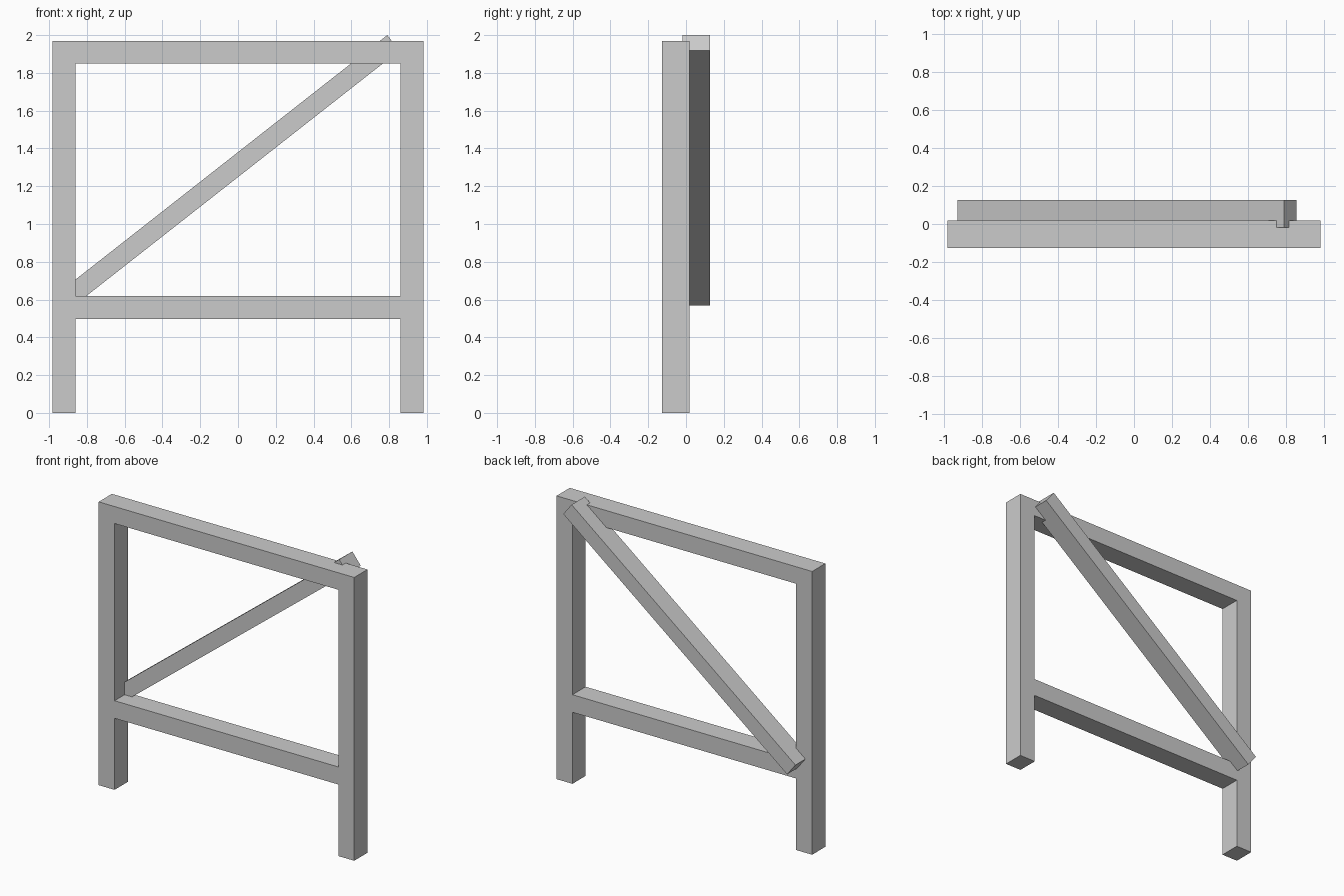
import bpy
from math import radians

if "Cube" in bpy.data.objects:
    bpy.data.objects.remove(bpy.data.objects["Cube"])

Y0, Y1 = -0.127, 0.018       # front and back of the frame timbers
DEPTH = Y1 - Y0
OUTER, INNER, TOP = 0.982, 0.86, 1.968


def beam(name, center, size, tilt=0.0):
    """Rectangular timber, tilted about the y axis."""
    bpy.ops.mesh.primitive_cube_add(size=1, location=center)
    ob = bpy.context.object
    ob.name = name
    ob.scale = size
    bpy.ops.object.transform_apply(location=False, rotation=False, scale=True)
    ob.rotation_euler.y = tilt
    return ob


yc = (Y0 + Y1) / 2

# Upright posts
for side, s in (("left", -1), ("right", 1)):
    beam(side + "_post", (s * (OUTER + INNER) / 2, yc, TOP / 2),
         (OUTER - INNER, DEPTH, TOP))

# Horizontal rails between the posts
for name, z0, z1 in (("lower_rail", 0.497, 0.619), ("top_rail", 1.85, TOP)):
    beam(name, (0, yc, (z0 + z1) / 2), (2 * INNER, DEPTH, z1 - z0))

# Diagonal brace let into the back of the frame
beam("diagonal_brace", (-0.038, 0.055, 1.2845), (2.186, DEPTH, 0.104),
     radians(-38.1))
